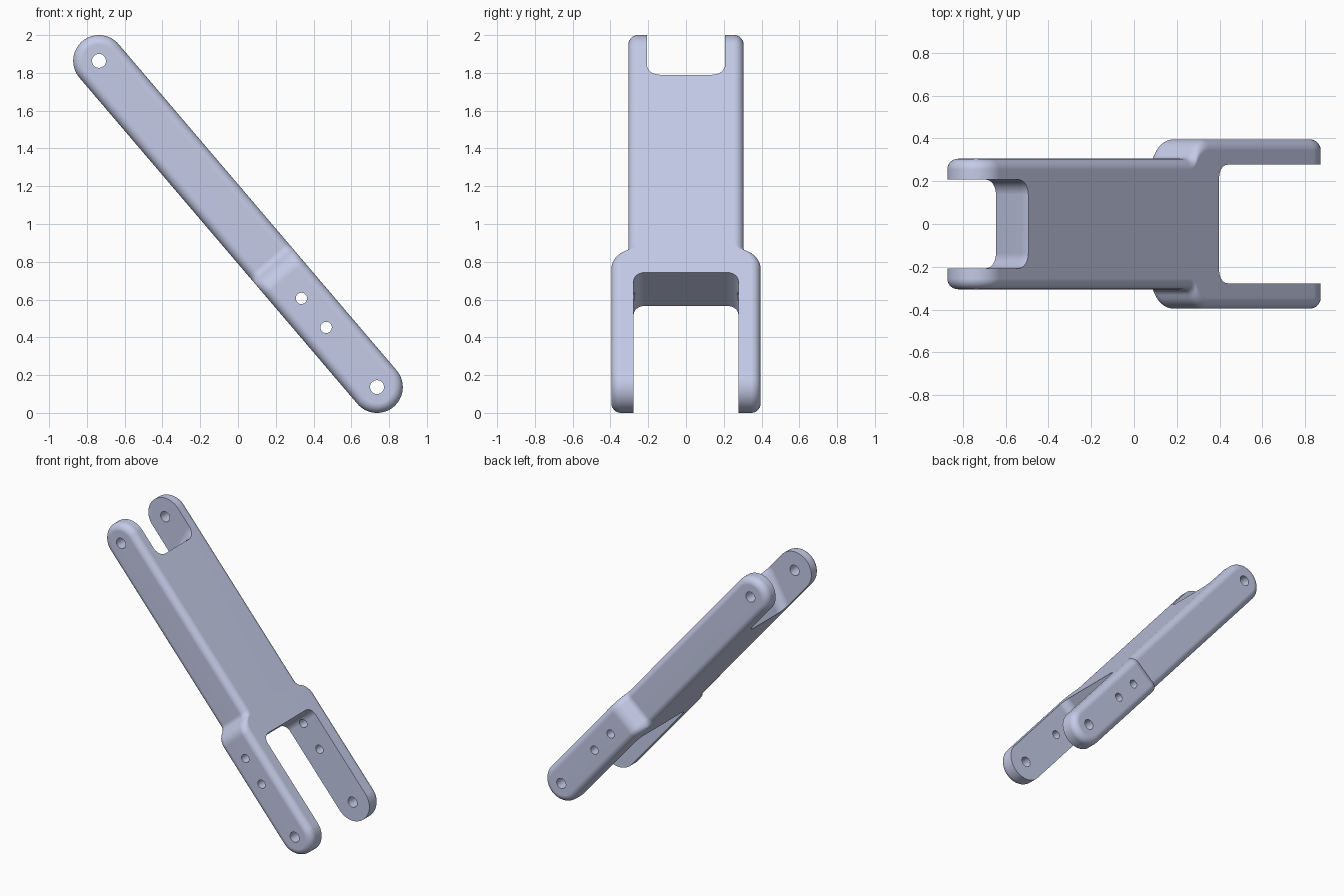
import bpy, bmesh, math
from mathutils import Matrix

if "Cube" in bpy.data.objects:
    bpy.data.objects.remove(bpy.data.objects["Cube"])

R = 0.1365                      # half thickness and end radius
A = (-0.736, 1.8635)            # upper pin (x, z)
B = (0.736, 0.1365)             # lower pin
L = math.hypot(B[0] - A[0], B[1] - A[1])
UX, UZ = (B[0] - A[0]) / L, (B[1] - A[1]) / L
# local axes: s along the link, y across, t through the thickness
FRAME = Matrix(((UX, 0, -UZ, A[0]), (0, 1, 0, 0), (UZ, 0, UX, A[1]), (0, 0, 0, 1)))

metal = bpy.data.materials.new("pale_blue_grey")
metal.diffuse_color = (0.591, 0.638, 0.855, 1)
metal.use_nodes = True
metal.node_tree.nodes["Principled BSDF"].inputs["Base Color"].default_value = metal.diffuse_color


def make(name, bm):
    bmesh.ops.recalc_face_normals(bm, faces=bm.faces)
    bm.transform(FRAME)
    mesh = bpy.data.meshes.new(name)
    bm.to_mesh(mesh)
    bm.free()
    mesh.materials.append(metal)
    ob = bpy.data.objects.new(name, mesh)
    bpy.context.collection.objects.link(ob)
    return ob


def bridge(bm, a, b):
    for i in range(len(a)):
        j = (i + 1) % len(a)
        bm.faces.new((a[i], a[j], b[j], b[i]))


# Half-width along the link: narrow, S-shaped shoulder, wide
NARROW, WIDE, S0, R1, R2 = 0.305, 0.395, 1.38, 0.05, 0.10
TH = math.acos(1 - (WIDE - NARROW) / (R1 + R2))
S1 = S0 + (R1 + R2) * math.sin(TH)
stations = [(0, NARROW)]
for i in range(7):
    a = TH * i / 6
    stations.append((S0 + R1 * math.sin(a), NARROW + R1 * (1 - math.cos(a))))
for i in range(1, 9):
    a = TH * (1 - i / 8)
    stations.append((S1 - R2 * math.sin(a), WIDE - R2 * (1 - math.cos(a))))
stations.append((L, WIDE))
N, ARC = len(stations), 32


def ring(bm, inset, side):
    """Round-ended outline, inset for the edge fillet."""
    fillet = 0.05
    drop = fillet - math.sqrt(max(0, fillet ** 2 - (fillet - inset) ** 2))
    r = R - inset
    pts = [(s, w, r) for s, w in stations]
    for i in range(1, ARC):
        a = math.pi * i / ARC
        pts.append((L + r * math.sin(a), WIDE, r * math.cos(a)))
    pts += [(s, w, -r) for s, w in reversed(stations)]
    for i in range(1, ARC):
        a = math.pi * i / ARC
        pts.append((-r * math.sin(a), NARROW, -r * math.cos(a)))
    return [bm.verts.new((s, side * (w - drop), t)) for s, w, t in pts]


# Link body: rings from one side face across to the other
bm = bmesh.new()
insets = [0.05 * (1 - math.sin(math.pi / 2 * i / 7)) for i in range(8)]
rings = [ring(bm, d, 1) for d in insets] + [ring(bm, d, -1) for d in reversed(insets)]
for a, b in zip(rings, rings[1:]):
    bridge(bm, a, b)
for v in (rings[0], rings[-1]):
    last = 2 * N + ARC - 2      # bottom vertex opposite the first top one
    for i in range(N - 1):
        bm.faces.new((v[i], v[i + 1], v[last - i - 1], v[last - i]))
    bm.faces.new(v[N - 1:N + ARC])
    bm.faces.new(v[last:] + [v[0]])
body = make("link_body", bm)


def slot(name, levels, s_open, half, r):
    """Cutter with rounded inner corners; levels give (t, floor s)."""
    bm = bmesh.new()
    loops = []
    for t, floor in levels:
        d = 1 if s_open > floor else -1
        half_pts = []
        for i in range(11):
            a = math.pi / 2 * i / 10
            half_pts.append((floor + d * r * (1 - math.sin(a)), half - r * (1 - math.cos(a))))
        pts = [(s_open, half)] + half_pts
        pts += [(s, -y) for s, y in reversed(pts)]
        loops.append([bm.verts.new((s, y, t)) for s, y in pts])
    for a, b in zip(loops, loops[1:]):
        bridge(bm, a, b)
    bm.faces.new(loops[0])
    bm.faces.new(loops[-1])
    return make(name, bm)


def hole(name, s, r):
    bm = bmesh.new()
    bmesh.ops.create_cone(bm, cap_ends=True, segments=32, radius1=r, radius2=r, depth=1.2,
                          matrix=Matrix.Translation((s, 0, 0)) @ Matrix.Rotation(math.pi / 2, 4, 'X'))
    return make(name, bm)


cutters = [
    # upper slot has a sloping floor toward the underside
    slot("upper_slot_cutter", [(0.2, 0.213), (0.097, 0.213), (-R, 0.30), (-0.2, 0.324)], -0.4, 0.207, 0.07),
    slot("lower_slot_cutter", [(0.2, 1.588), (-0.2, 1.588)], L + 0.4, 0.277, 0.06),
    hole("upper_pin_cutter", 0, 0.037),
    hole("lower_pin_cutter", L, 0.037),
    hole("bolt_cutter_a", 1.652, 0.03),
    hole("bolt_cutter_b", 1.854, 0.03),
]
bpy.context.view_layer.objects.active = body
body.select_set(True)
for c in cutters:
    m = body.modifiers.new(c.name, 'BOOLEAN')
    m.operation, m.solver, m.object = 'DIFFERENCE', 'EXACT', c
    bpy.ops.object.modifier_apply(modifier=m.name)
    bpy.data.objects.remove(c)

# Smooth fillets, crisp slot and hole edges, flat broad faces
bpy.ops.object.select_all(action='DESELECT')
body.select_set(True)
bpy.ops.object.shade_smooth_by_angle(angle=math.radians(30))
wn = body.modifiers.new("weighted_normals", 'WEIGHTED_NORMAL')
wn.keep_sharp = True
